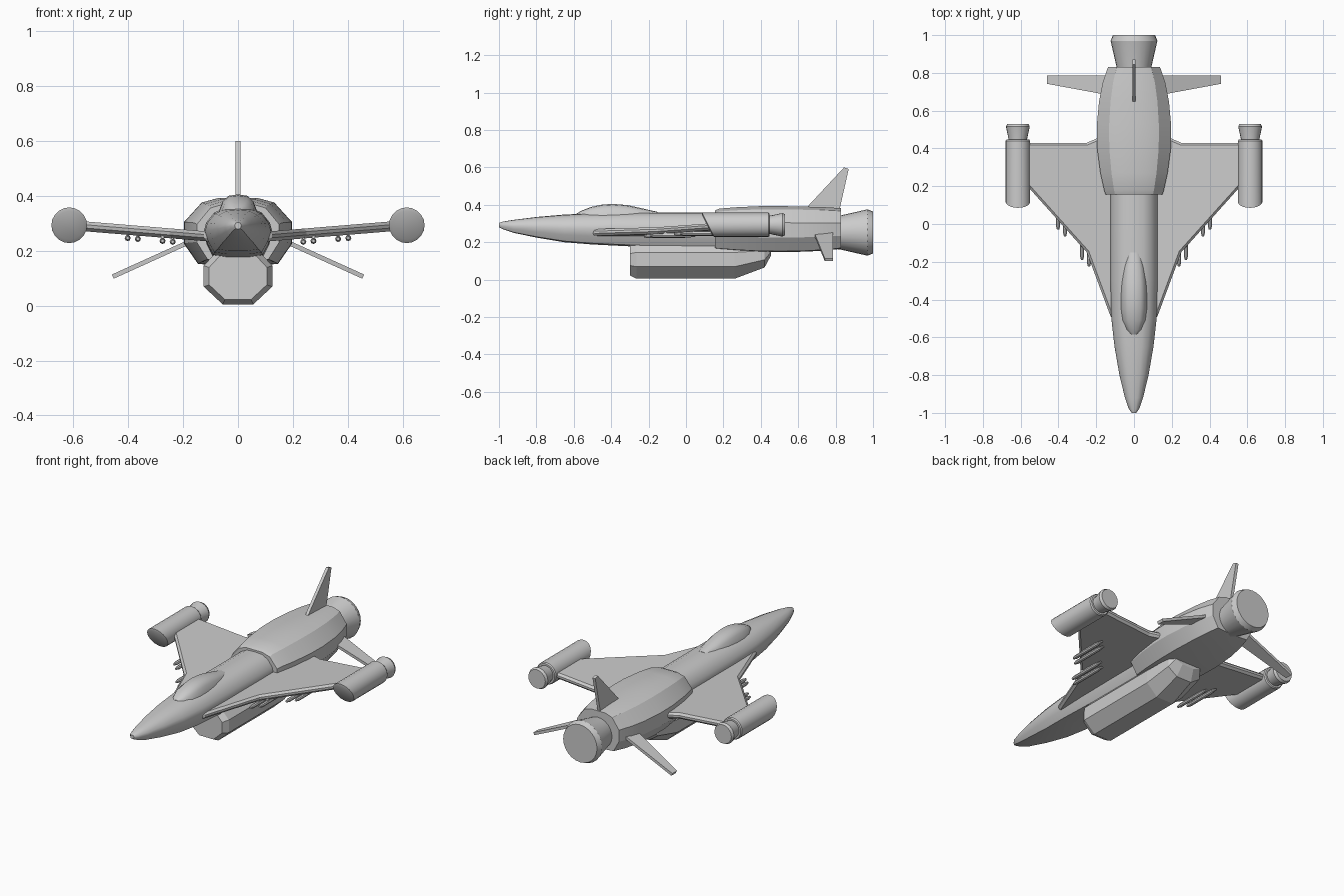
import bpy, bmesh
from math import sin, cos, pi, radians

if "Cube" in bpy.data.objects:
    bpy.data.objects.remove(bpy.data.objects["Cube"])


def finish(bm, name, smooth=None, bevel=0):
    bmesh.ops.recalc_face_normals(bm, faces=bm.faces)
    me = bpy.data.meshes.new(name)
    bm.to_mesh(me)
    bm.free()
    ob = bpy.data.objects.new(name, me)
    bpy.context.collection.objects.link(ob)
    if bevel:
        m = ob.modifiers.new("bevel", 'BEVEL')
        m.width = bevel
        m.limit_method = 'ANGLE'
        m.angle_limit = radians(50)
    if smooth:
        bpy.ops.object.select_all(action='DESELECT')
        ob.select_set(True)
        bpy.context.view_layer.objects.active = ob
        bpy.ops.object.shade_smooth_by_angle(angle=radians(smooth))
    return ob


def mirror(ob):
    ob.modifiers.new("mirror", 'MIRROR')
    return ob


def skin(name, rings, smooth=None):
    """Skin a list of equal-length point rings and cap both ends."""
    bm = bmesh.new()
    vs = [[bm.verts.new(p) for p in r] for r in rings]
    n = len(vs[0])
    for a, b in zip(vs, vs[1:]):
        for i in range(n):
            j = (i + 1) % n
            bm.faces.new((a[i], a[j], b[j], b[i]))
    bm.faces.new(vs[0])
    bm.faces.new(vs[-1])
    return finish(bm, name, smooth)


def hull(name, half, sections, smooth=None):
    """half: (u, v) from bottom to top; sections: (y, half width, z low, z high)."""
    prof = half + [(-u, v) for u, v in reversed(half) if u > 0]
    return skin(name, [[(u * w, y, lo + v * (hi - lo)) for u, v in prof]
                       for y, w, lo, hi in sections], smooth)


def turned(name, x, z, rings, n=20, slant=0, smooth=30):
    """Round part along y; the first two rings are tilted by slant."""
    pts = []
    for k, (y, r) in enumerate(rings):
        s = slant if k < 2 else 0
        pts.append([(x + r * cos(2 * pi * i / n),
                     y - s * r * sin(2 * pi * i / n),
                     z + r * sin(2 * pi * i / n)) for i in range(n)])
    return skin(name, pts, smooth)


def plate(name, pts, offset, bevel=0):
    """Flat outline thickened by the offset vector, centred on the outline."""
    rings = [[tuple(c + s * o for c, o in zip(p, offset)) for p in pts] for s in (-.5, .5)]
    ob = skin(name, rings)
    if bevel:
        m = ob.modifiers.new("bevel", 'BEVEL')
        m.width = bevel
    return ob


# Nose and forward fuselage
hull("forward_fuselage",
     [(.35, 0), (.72, .04), (.9, .27), (1, .5), (.93, .68), (.7, .88), (.4, .98), (0, 1)],
     [(-1, .012, .28, .303), (-.98, .027, .27, .31), (-.92, .048, .25, .32),
      (-.8, .077, .225, .335), (-.65, .103, .2, .348), (-.5, .12, .188, .355),
      (-.3, .125, .178, .36), (0, .126, .17, .36), (.3, .126, .17, .36)], 35)

# Bulged rear fuselage
hull("rear_fuselage",
     [(.35, 0), (.74, .02), (1, .32), (1, .64), (.67, .93), (.35, 1)],
     [(.155, .15, .165, .37), (.18, .158, .162, .38), (.27, .178, .155, .387),
      (.4, .195, .148, .393), (.52, .197, .147, .393), (.65, .185, .15, .39),
      (.75, .165, .156, .387), (.83, .138, .165, .382)], 25)

# Cockpit bubble fading into the spine
hull("canopy", [(1, 0), (.92, .3), (.75, .7), (.48, .94), (0, 1)],
     [(-.585, .02, .335, .353), (-.56, .045, .33, .368), (-.51, .066, .325, .388),
      (-.45, .074, .32, .401), (-.39, .075, .32, .405), (-.31, .072, .32, .398),
      (-.23, .062, .32, .38), (-.15, .04, .32, .362)], 40)

# Main nozzle
turned("main_nozzle", 0, .252, [(.8, .088), (.83, .092), (.97, .124), (1, .112)], 24)

# Belly tank
hull("belly_tank", [(.45, 0), (1, .33), (1, .72), (.6, 1)],
     [(-.3, .105, .022, .185), (-.265, .125, .005, .2), (.26, .125, .005, .2),
      (.42, .11, .065, .19), (.455, .085, .13, .185)])

# Wings
def wing_z(x):
    return .253 + .082 * (x - .12)

outline = [(.08, -.5), (.12, -.5), (.25, -.15), (.6, .24), (.6, .43),
           (.25, .43), (.18, .46), (.08, .46)]
mirror(plate("wing", [(x, y, wing_z(x)) for x, y in outline], (0, 0, .036), .012))

# Wing tip pods and their nozzles
mirror(turned("tip_pod", .615, .293,
              [(.112, .052), (.118, .065), (.44, .065), (.447, .06)], 20, .5))
mirror(turned("pod_nozzle", .615, .293,
              [(.43, .048), (.455, .05), (.515, .063), (.53, .056)], 20))

# Upright tail fin
plate("tail_fin", [(0, .64, .38), (0, .845, .6), (0, .87, .592), (0, .82, .37)], (.018, 0, 0))

# Drooping side fins
mirror(plate("side_fin", [(.12, .68, .258), (.456, .742, .106),
                          (.456, .785, .106), (.12, .785, .258)], (.007, 0, .015)))

# Paired gun barrels under the wings, with mounts
for x, y in ((.238, -.225), (.275, -.19), (.365, -.065), (.402, -.03)):
    z = wing_z(x) - .03
    mirror(turned("gun_barrel", x, z,
                  [(y, .006), (y + .02, .011), (y + .2, .011), (y + .24, .006)], 8))
    mirror(plate("gun_mount", [(x, y + .06, z), (x, y + .18, z),
                               (x, y + .2, z + .025), (x, y + .08, z + .025)], (.01, 0, 0)))
